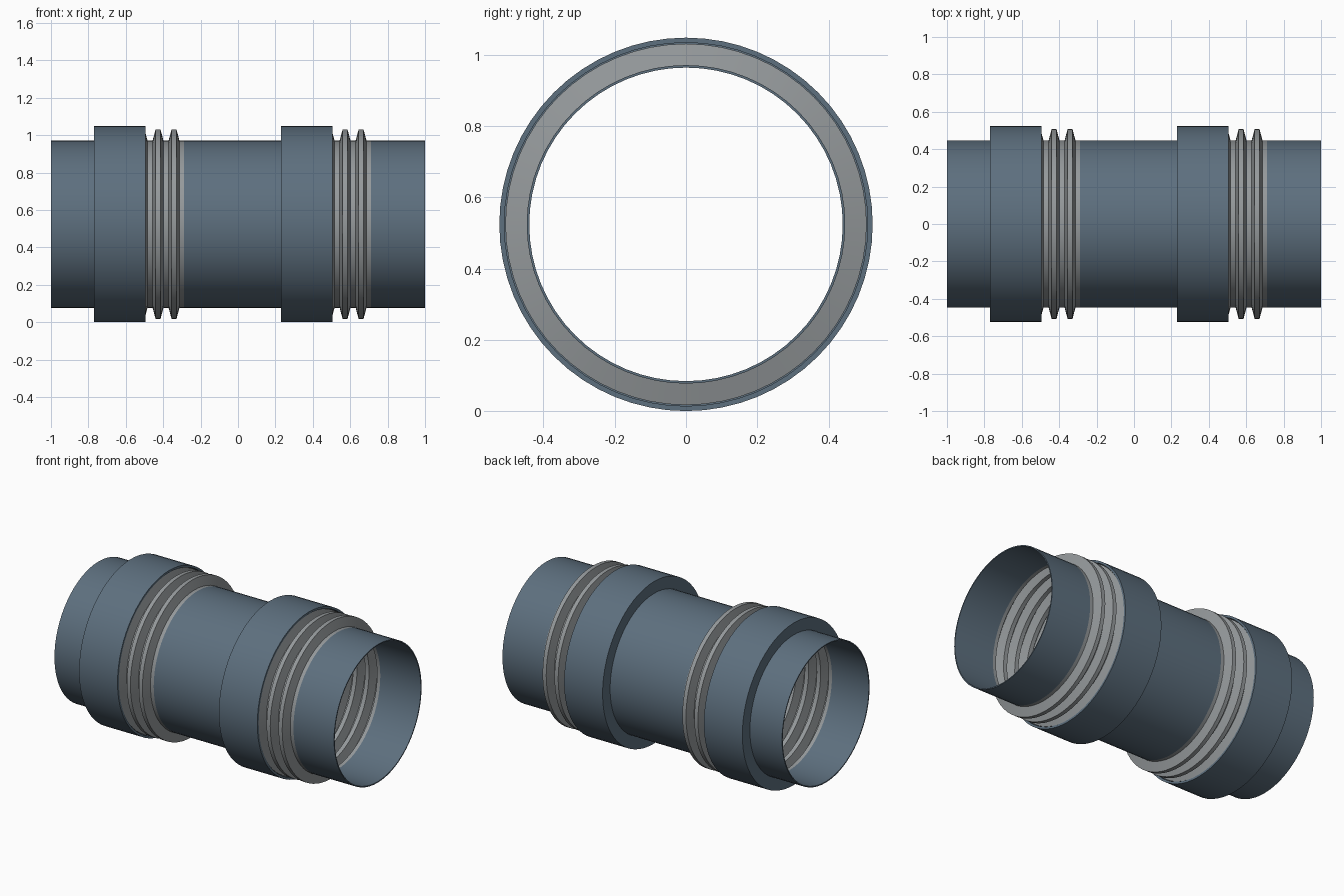
import bpy, bmesh, math

if "Cube" in bpy.data.objects:
    bpy.data.objects.remove(bpy.data.objects["Cube"])

R_COLLAR, R_PIPE, WALL, SEGS = 0.524, 0.447, 0.007, 64
CENTRE_Z = R_COLLAR


def material(name, colour):
    m = bpy.data.materials.new(name)
    m.diffuse_color = (*colour, 1)
    m.use_nodes = True
    m.node_tree.nodes["Principled BSDF"].inputs["Base Color"].default_value = m.diffuse_color
    return m


slate = material("slate_blue", (0.11, 0.16, 0.21))
grey = material("soft_grey", (0.30, 0.32, 0.33))


def revolve(name, profile, mat, x=0.0):
    """Spin a closed (x, radius) profile around the pipe axis."""
    bm = bmesh.new()
    rings = []
    for i in range(SEGS):
        a = 2 * math.pi * i / SEGS
        rings.append([bm.verts.new((px, r * math.sin(a), r * math.cos(a)))
                      for px, r in profile])
    n = len(profile)
    for i in range(SEGS):
        a, b = rings[i], rings[(i + 1) % SEGS]
        for j in range(n):
            k = (j + 1) % n
            bm.faces.new((a[j], a[k], b[k], b[j]))
    bmesh.ops.recalc_face_normals(bm, faces=bm.faces)
    me = bpy.data.meshes.new(name)
    bm.to_mesh(me)
    bm.free()
    me.materials.append(mat)
    ob = bpy.data.objects.new(name, me)
    ob.location = (x, 0, CENTRE_Z)
    bpy.context.collection.objects.link(ob)
    bpy.ops.object.select_all(action='DESELECT')
    ob.select_set(True)
    bpy.context.view_layer.objects.active = ob
    bpy.ops.object.shade_smooth_by_angle(angle=math.radians(30))
    return ob


def shell(outer):
    """Give an outer line of points a wall thickness."""
    return outer + [(x, r - WALL) for x, r in reversed(outer)]


# Bellows line: five trapezoid ribs between two short flat cuffs
PITCH, R_RIB, HALF = 0.0855, 0.507, 0.223
line = [(-HALF, R_PIPE)]
for i in range(-2, 3):
    c = i * PITCH
    line += [(c - 0.029, R_PIPE), (c - 0.013, R_RIB),
             (c + 0.013, R_RIB), (c + 0.029, R_PIPE)]
line.append((HALF, R_PIPE))

# Collar: a cup closed onto the pipe at its left end, open over the bellows
R_IN = 0.510
cup = [(-0.77, R_PIPE - 0.002), (-0.77, R_COLLAR), (-0.495, R_COLLAR),
       (-0.495, R_IN), (-0.757, R_IN), (-0.757, R_PIPE - 0.002)]

joints = (-0.513, 0.487)
for side, c in zip(("left", "right"), joints):
    revolve(side + "_bellows", shell(line), grey, c)
    revolve(side + "_collar", cup, slate, c + 0.513)

# Pipe lengths between and outside the bellows
spans = {"left_pipe": (-1.0, joints[0] - HALF),
         "middle_pipe": (joints[0] + HALF, joints[1] - HALF),
         "right_pipe": (joints[1] + HALF, 1.0)}
for name, (x0, x1) in spans.items():
    revolve(name, shell([(x0, R_PIPE), (x1, R_PIPE)]), slate)
